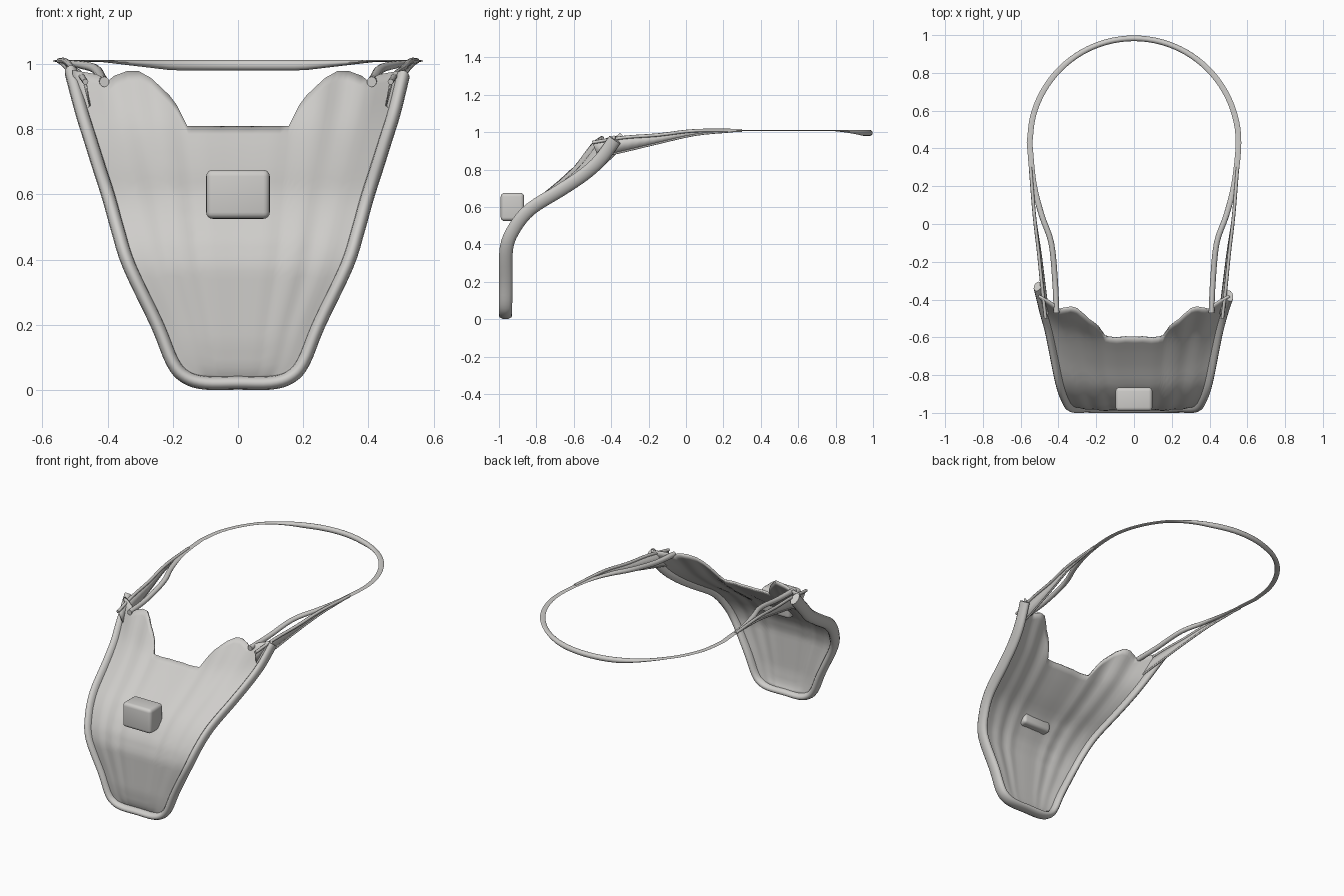
import bpy, bmesh, math
from mathutils import Vector

cube = bpy.data.objects.get("Cube")
if cube:
    bpy.data.objects.remove(cube)

grey = bpy.data.materials.new("warm light grey")
grey.use_nodes = True
colour = (0.62, 0.61, 0.59, 1)
grey.diffuse_color = colour
grey.node_tree.nodes["Principled BSDF"].inputs["Base Color"].default_value = colour


def finish(bm, name, angle=50):
    bmesh.ops.recalc_face_normals(bm, faces=bm.faces)
    mesh = bpy.data.meshes.new(name)
    bm.to_mesh(mesh)
    bm.free()
    obj = bpy.data.objects.new(name, mesh)
    bpy.context.collection.objects.link(obj)
    mesh.materials.append(grey)
    bpy.ops.object.select_all(action='DESELECT')
    obj.select_set(True)
    bpy.context.view_layer.objects.active = obj
    bpy.ops.object.shade_smooth_by_angle(angle=math.radians(angle))
    return obj


def lookup(table, t):
    """Linear interpolation in a table of (key, value) pairs."""
    if t <= table[0][0]:
        return table[0][1]
    for (a, va), (b, vb) in zip(table, table[1:]):
        if t <= b:
            return va + (vb - va) * (t - a) / (b - a)
    return table[-1][1]


def smooth_path(points, steps=4):
    """Catmull-Rom curve through the points."""
    p = [Vector(q) for q in points]
    p = [2 * p[0] - p[1]] + p + [2 * p[-1] - p[-2]]
    out = []
    for a, b, c, d in zip(p, p[1:], p[2:], p[3:]):
        for i in range(steps):
            t = i / steps
            out.append(b + (c - a) * t / 2 + (2 * a - 5 * b + 4 * c - d) * t * t / 2
                       + (3 * b - a - 3 * c + d) * t ** 3 / 2)
    return out + [p[-2]]


def sweep(name, path, hint, size, sides=12):
    """Elliptical tube; size(i, point) gives half sizes along hint and across it."""
    bm = bmesh.new()
    rings = []
    for i, p in enumerate(path):
        tangent = (path[min(i + 1, len(path) - 1)] - path[max(i - 1, 0)]).normalized()
        up = (hint - tangent * hint.dot(tangent)).normalized()
        side = tangent.cross(up)
        h, w = size(i, p)
        angles = [math.tau * k / sides for k in range(sides)]
        rings.append([bm.verts.new(p + up * h * math.cos(a) + side * w * math.sin(a))
                      for a in angles])
    for r, s in zip(rings, rings[1:]):
        for k in range(sides):
            n = (k + 1) % sides
            bm.faces.new((r[k], r[n], s[n], s[k]))
    bm.faces.new(rings[0])
    bm.faces.new(rings[-1])
    return finish(bm, name)


def mirrored(points):
    return [Vector((-p[0], p[1], p[2])) for p in points]


# Rim running round the sides and bottom
rim_half = [(.1, -.965, .022), (.16, -.965, .04), (.2, -.965, .085), (.247, -.963, .2),
            (.333, -.96, .38), (.368, -.915, .49), (.396, -.83, .59), (.428, -.67, .69),
            (.453, -.55, .77), (.478, -.46, .85), (.505, -.38, .96)]
rim_points = mirrored(rim_half[::-1]) + [Vector((0, -.965, .022))] + [Vector(p) for p in rim_half]
rim_points[0] = Vector((-.51, -.33, .97))
sweep("rim", smooth_path(rim_points), Vector((0, 1, 0)), lambda i, p: (.036, .021))

# Curved bib panel with a cut-out neckline and two lobes
edge = [p for p in smooth_path(rim_half)]
edge_x = [(p.z, p.x) for p in edge]
edge_y = [(p.z, p.y) for p in edge]
centre_y = [(.02, -.95), (.06, -.972), (.15, -.982), (.38, -.982), (.46, -.958), (.53, -.915),
            (.6, -.855), (.67, -.755), (.74, -.67), (.805, -.6), (.9, -.53), (.98, -.465)]
neckline = [(0, .805), (.333, .805), (.39, .87), (.43, .9), (.53, .955), (.6, .975),
            (.67, .975), (.75, .96), (.79, .945), (.85, .965), (1, .98)]
columns = sorted({u for u, z in neckline} | {.1, .2, .28, .36, .48, .56, .64, .71, .9, .95})
columns = [-u for u in columns[:0:-1]] + columns
rows = 32
bm = bmesh.new()
grid = []
for r in range(rows + 1):
    line = []
    for u in columns:
        a = abs(u)
        z = .022 + (lookup(neckline, a) - .022) * r / rows
        mix = a ** 3.5
        y = lookup(centre_y, z) * (1 - mix) + lookup(edge_y, z) * mix
        # soft folds, stronger towards the shoulders
        y += .008 * math.sin(a * 22) * a * (1 - a) * 4 * min(1, z)
        line.append(bm.verts.new((u * lookup(edge_x, z), y, z)))
    grid.append(line)
for lo, hi in zip(grid, grid[1:]):
    for k in range(len(columns) - 1):
        bm.faces.new((lo[k], lo[k + 1], hi[k + 1], hi[k]))
panel = finish(bm, "bib_panel")
solid = panel.modifiers.new("thickness", 'SOLIDIFY')
solid.thickness = .012
solid.offset = 0

# Rounded box on the front
bm = bmesh.new()
bmesh.ops.create_cube(bm, size=1)
for v in bm.verts:
    v.co = Vector((v.co.x * .195, v.co.y * .125 - .928, v.co.z * .15 + .6))
bmesh.ops.bevel(bm, geom=bm.edges[:], offset=.02, segments=4, profile=.5, affect='EDGES')
finish(bm, "front_box")

# Neck strap: thick at the back, flat at the sides, dropping to the shoulders
strap_end = [(.41, -.47, .945), (.418, -.3, .955), (.438, -.1, .985), (.49, .05, .999),
             (.532, .22, 1.007)]
loop = [Vector((.553 * math.cos(a), .43 + .553 * math.sin(a), 1.009))
        for a in (math.pi * k / 48 for k in range(49))]
strap = smooth_path([Vector(p) for p in strap_end] + loop[::4])
strap = strap + []
strap = strap + mirrored(smooth_path(strap_end + [loop[0]])[::-1])[1:]


def strap_size(i, p):
    if p.y < .3:
        return lookup([(-.5, .016), (.0, .013), (.25, .003)], p.y), .015
    if p.y > .6:
        return lookup([(.2, .016), (.42, .003)], abs(p.x)), .015
    return .003, .015


for p in strap:
    if p.y > .3:
        p.z = 1.012 - strap_size(0, p)[0]
sweep("neck_strap", strap, Vector((0, 0, 1)), strap_size)

# Outer and lower strands with a thin web between them on each side
outer = [(.548, .3, 1.009), (.528, .05, 1.008), (.505, -.15, .985), (.487, -.33, .972),
         (.468, -.5, .945)]
lower = [(.545, .25, 1.004), (.525, .05, .985), (.495, -.15, .94), (.472, -.33, .897),
         (.455, -.47, .865)]
for label, flip in (("left", False), ("right", True)):
    strands = []
    for kind, points, half in (("outer", outer, .009), ("lower", lower, .005)):
        path = smooth_path(mirrored(points) if flip else points)
        strands.append(path)
        sweep(label + "_" + kind + "_strand", path, Vector((0, 0, 1)),
              lambda i, p: (half, half), 8)
    bm = bmesh.new()
    pairs = [[bm.verts.new(p) for p in path] for path in strands]
    for k in range(len(pairs[0]) - 1):
        bm.faces.new((pairs[0][k], pairs[0][k + 1], pairs[1][k + 1], pairs[1][k]))
    web = finish(bm, label + "_strap_web")
    web.modifiers.new("thickness", 'SOLIDIFY').thickness = .004
